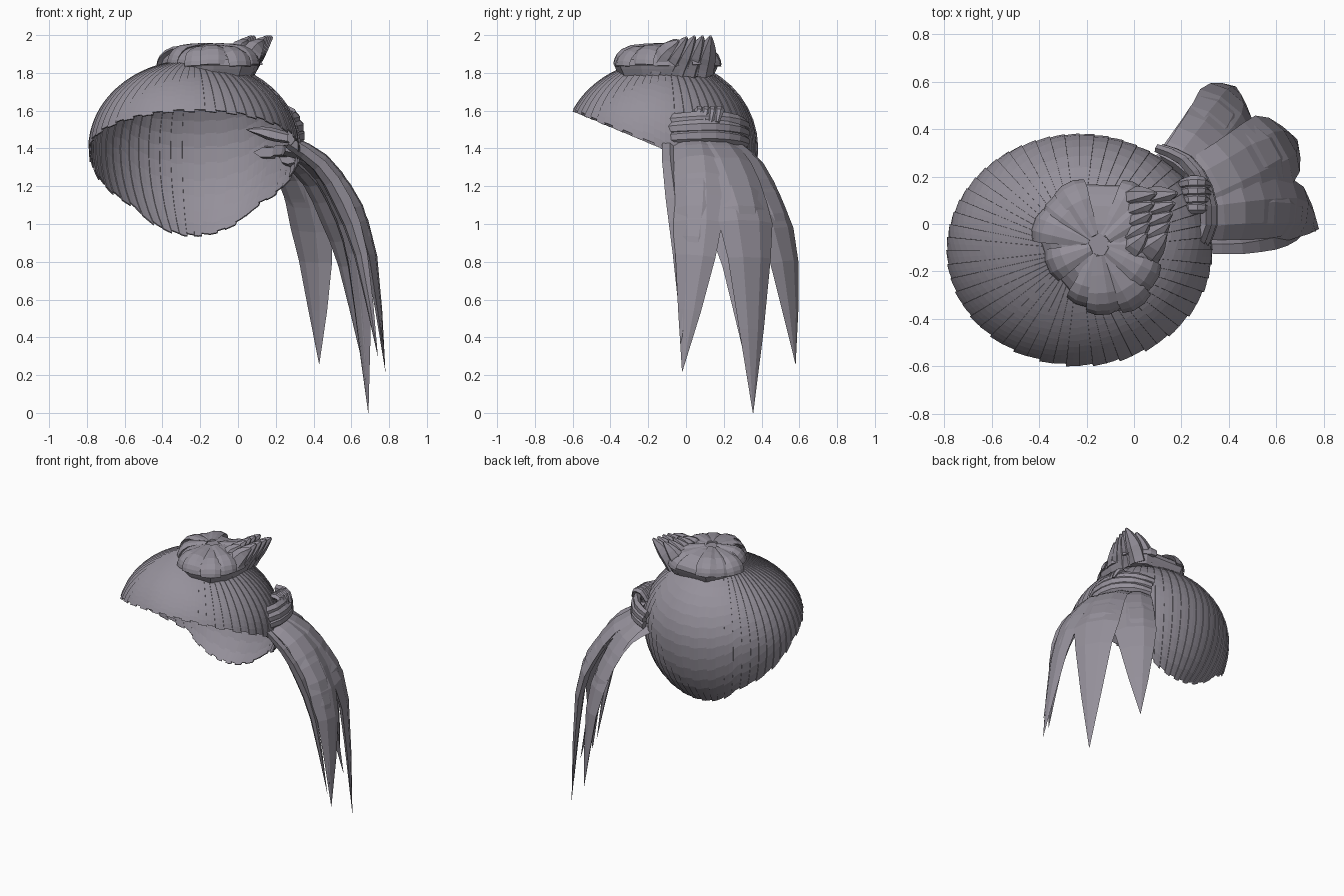
import bpy, bmesh, math
from mathutils import Vector

cube = bpy.data.objects.get("Cube")
if cube:
    bpy.data.objects.remove(cube)

hair = bpy.data.materials.new("ash_violet_hair")
hair.use_nodes = True
COLOUR = (0.30, 0.28, 0.325, 1)
hair.diffuse_color = COLOUR
hair.node_tree.nodes["Principled BSDF"].inputs["Base Color"].default_value = COLOUR


def finish(name, bm):
    bmesh.ops.recalc_face_normals(bm, faces=bm.faces)
    mesh = bpy.data.meshes.new(name)
    bm.to_mesh(mesh)
    bm.free()
    mesh.materials.append(hair)
    obj = bpy.data.objects.new(name, mesh)
    bpy.context.collection.objects.link(obj)
    return obj


def loft(bm, rings, closed=True, caps=True):
    rows = [[bm.verts.new(p) for p in ring] for ring in rings]
    n = len(rows[0])
    for a, b in zip(rows, rows[1:]):
        for i in range(n if closed else n - 1):
            j = (i + 1) % n
            bm.faces.new((a[i], a[j], b[j], b[i]))
    if caps:
        bm.faces.new(rows[0])
        bm.faces.new(rows[-1])


def smooth_path(points, steps):
    pts = [Vector(p) for p in points]
    pts = [2 * pts[0] - pts[1]] + pts + [2 * pts[-1] - pts[-2]]
    out = []
    for a, b, c, d in zip(pts, pts[1:], pts[2:], pts[3:]):
        for k in range(steps):
            t = k / steps
            out.append(0.5 * (2 * b + (c - a) * t + (2 * a - 5 * b + 4 * c - d) * t * t
                              + (3 * b - a - 3 * c + d) * t ** 3))
    return out + [pts[-2]]


def lock(bm, points, across, half_width, thick, start=0.75, end=0.01, peak=0.4, steps=2):
    """Tapered lock of hair with a six-sided lens section."""
    path = smooth_path(points, steps)
    across = Vector(across).normalized()
    rings = []
    for i, p in enumerate(path):
        t = i / (len(path) - 1)
        if t < peak:
            w = start + (1 - start) * t / peak
        else:
            w = end + (1 - end) * (1 - ((t - peak) / (1 - peak)) ** 1.6)
        tangent = path[min(i + 1, len(path) - 1)] - path[max(i - 1, 0)]
        normal = tangent.cross(across).normalized()
        side = normal.cross(tangent).normalized()
        rings.append([p + side * half_width * w * u + normal * thick * w * v for u, v in
                      ((-1, 0), (-0.4, 1), (0.4, 1), (1, 0), (0.4, -1), (-0.4, -1))])
    loft(bm, rings)


# Cap: shallow overlapping panels running from the crown to a bent rim
CENTRE = Vector((-0.23, -0.11, 1.40))


def cap_point(phi, theta, r):
    y, z = math.sin(phi), math.cos(theta)
    return CENTRE + r * Vector((0.56 * math.cos(phi) * math.sin(theta),
                                (0.54 if y < 0 else 0.49) * y * math.sin(theta),
                                (0.59 if z < 0 else 0.47) * z))


def inside_rim(p):
    if p.z > 1.41:
        return p.z > 1.41 - 0.42 * (p.y + 0.12)
    return p.y > -0.12 + min(1.05 * (1.41 - p.z), 0.32)


def rim_angle(phi):
    degree = 40
    while degree < 165 and inside_rim(cap_point(phi, math.radians(degree), 1)):
        degree += 0.5
    return math.radians(degree)


bm = bmesh.new()
PANELS, ROWS = 56, 16
for i in range(PANELS):
    columns = []
    for k in range(3):
        phi = math.tau * (i + k / 2 * 1.06) / PANELS
        stop = rim_angle(phi) + 0.025 * (i % 2)
        columns.append([cap_point(phi, 0.03 + (stop - 0.03) * j / ROWS, 1.005 - 0.005 * k)
                        for j in range(ROWS + 1)])
    loft(bm, columns, closed=False, caps=False)
cap = finish("hair_cap", bm)
shell = cap.modifiers.new("thickness", 'SOLIDIFY')
shell.thickness = 0.008
shell.offset = -1

# Bun: faceted, domed mound on the crown
outline = [(-.42, 0), (-.36, -.18), (-.22, -.34), (-.13, -.38), (.02, -.35), (.09, -.24),
           (.11, -.12), (.1, .1), (.02, .16), (-.28, .17), (-.35, .1)]
mid = Vector((-0.15, -0.09))


def bun_point(x, y, scale, z):
    return Vector((mid.x + (x - mid.x) * scale, mid.y + (y - mid.y) * scale, z))


bm = bmesh.new()
loft(bm, [[bun_point(x, y, scale, z) for x, y in outline] for scale, z in
          ((0.9, 1.78), (0.97, 1.82), (1, 1.84), (0.97, 1.87), (0.84, 1.90),
           (0.65, 1.93), (0.35, 1.945))])
# Bands wrapped over the bun
for i, (x, y) in enumerate(outline):
    lift = 0.008 * (i % 2)
    lock(bm, [bun_point(x, y, s, z + lift) for s, z in
              ((0.95, 1.835), (0.9, 1.88), (0.68, 1.925), (0.15, 1.945))],
         (mid.y - y, x - mid.x, 0), 0.07, 0.018, start=1, end=0.3)
finish("top_bun", bm)

# Tuft: two overlapping fans rising out of the bun
bm = bmesh.new()
for base_x, tip_x in ((0.03, 0.18), (-0.04, 0.09)):
    for i in range(5):
        s = i / 4
        y0, y1 = -0.16 + 0.25 * s, -0.04 + 0.17 * s
        tip_z = 1.97 + 0.022 * min(1, 3 * s)
        lean = (tip_x - base_x) * (0.7 + 0.3 * s)
        lock(bm, [(base_x, y0, 1.80), (base_x + lean * 0.25, 0.7 * y0 + 0.3 * y1, 1.87),
                  (base_x + lean * 0.6, 0.35 * y0 + 0.65 * y1, 1.935),
                  (base_x + lean, y1, tip_z)],
             (0.15, 1, 0), 0.055, 0.055, start=1, end=0.15, peak=0.4)
finish("bun_tuft", bm)

# Collar where the side tail leaves the cap
bm = bmesh.new()
for z, out in ((1.455, 0.01), (1.50, 0.005), (1.54, -0.015)):
    lock(bm, [(.27 + out, -.12, z), (.32 + out, 0, z + .01), (.30 + out, .15, z + .015),
              (.22 + out, .27, z), (.11 + out, .32, z - .02)],
         (0, 0, 1), 0.045, 0.025, start=0.8, end=0.7)
finish("tail_collar", bm)

# Knot above the collar and the tail root poking inside the cap
bm = bmesh.new()
for i in range(4):
    y = 0.06 + 0.035 * i
    lock(bm, [(.20, y, 1.54), (.24, y + .01, 1.60), (.29, y + .01, 1.595), (.32, y, 1.54)],
         (0, 1, 0), 0.03, 0.02, start=0.8, end=0.4)
finish("tail_knot", bm)
bm = bmesh.new()
lock(bm, [(.30, .1, 1.45), (.2, .09, 1.47), (.12, .08, 1.49), (.04, .07, 1.50)],
     (0, 1, 0.5), 0.05, 0.03)
finish("tail_root", bm)

# Side tail: broad drooping locks, each with a shorter one beneath
tail = {
    "back": ([(.19, .22, 1.43), (.28, .33, 1.32), (.36, .43, 1.1), (.41, .52, .8), (.43, .58, .26)],
             (.75, -.65, 0), 0.145),
    "middle": ([(.25, .14, 1.44), (.41, .22, 1.33), (.54, .29, 1.12), (.635, .335, .82), (.69, .355, 0)],
               (-.5, .87, 0), 0.165),
    "front": ([(.28, .03, 1.44), (.45, .05, 1.34), (.59, .06, 1.14), (.705, .05, .83), (.78, -.02, .22)],
              (.1, 1, 0), 0.135),
}
for name, (points, across, width) in tail.items():
    bm = bmesh.new()
    lock(bm, points, across, width, 0.035, peak=0.6)
    under = [Vector(p) + Vector((-0.04 + 0.007 * i, -0.01, -0.05 + 0.05 * i))
             for i, p in enumerate(points)]
    lock(bm, under, across, width * 0.85, 0.035, peak=0.5)
    finish("tail_lock_" + name, bm)
bm = bmesh.new()
lock(bm, [(.27, -.08, 1.43), (.43, -.08, 1.31), (.55, -.06, 1.12), (.65, -.04, .84), (.74, -.01, .3)],
     (-.6, .5, 0), 0.07, 0.03, peak=0.5)
lock(bm, [(.26, .08, 1.34), (.38, .16, 1.22), (.48, .22, 1.02), (.56, .27, .78), (.65, .31, .3)],
     (-.3, 1, 0), 0.12, 0.03, peak=0.5)
finish("tail_inner_locks", bm)
